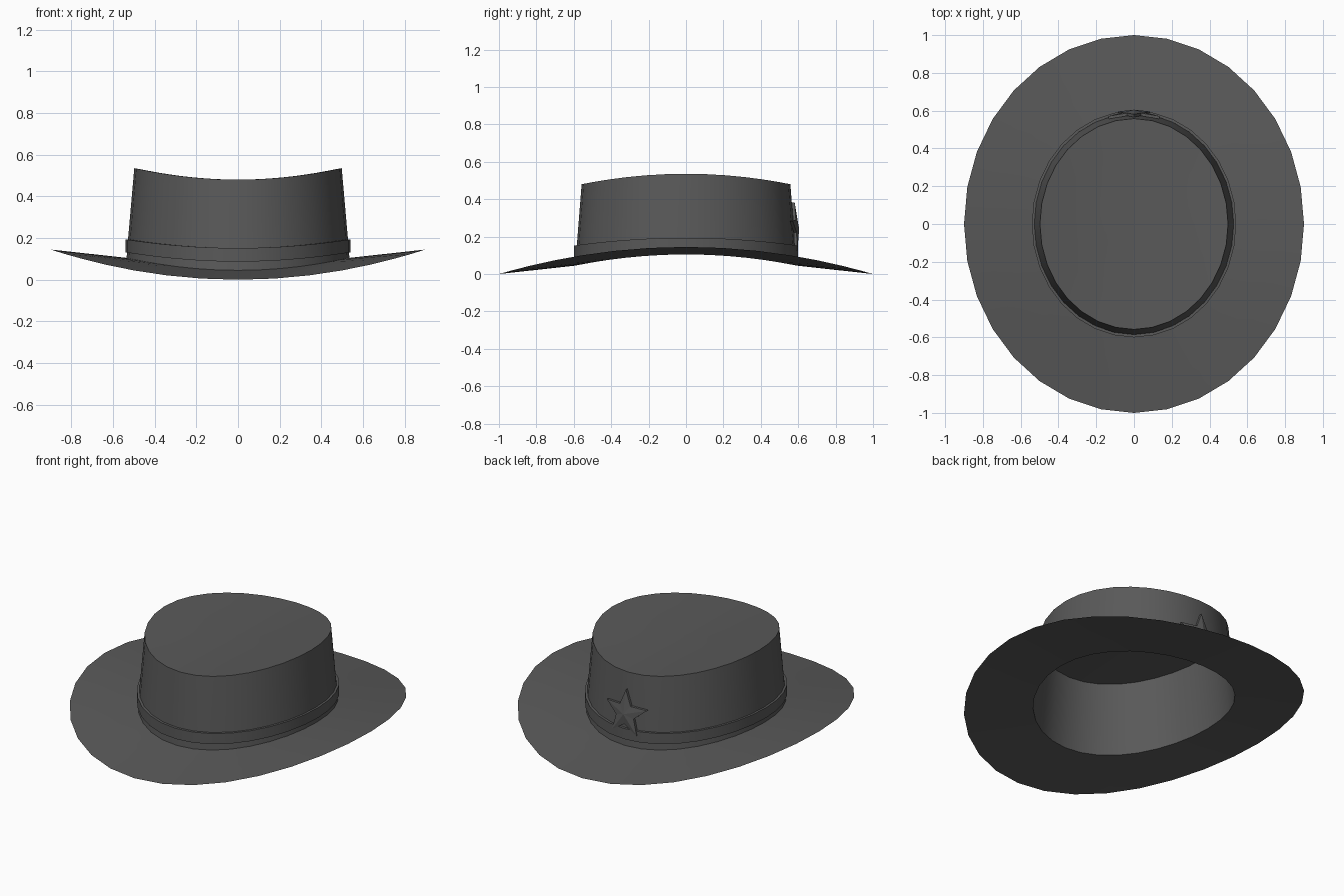
import bpy, bmesh, math

if "Cube" in bpy.data.objects:
    bpy.data.objects.remove(bpy.data.objects["Cube"])

SIDES = 32

# Dark felt colour shared by all parts
felt = bpy.data.materials.new("dark_felt")
felt.diffuse_color = (0.1, 0.1, 0.1, 1)
felt.use_nodes = True
felt.node_tree.nodes["Principled BSDF"].inputs["Base Color"].default_value = felt.diffuse_color


def finish(bm, name, smooth=True):
    mesh = bpy.data.meshes.new(name)
    bm.to_mesh(mesh)
    bm.free()
    mesh.materials.append(felt)
    obj = bpy.data.objects.new(name, mesh)
    bpy.context.collection.objects.link(obj)
    if smooth:
        bpy.ops.object.select_all(action='DESELECT')
        bpy.context.view_layer.objects.active = obj
        obj.select_set(True)
        bpy.ops.object.shade_smooth_by_angle(angle=math.radians(35))
    return obj


def loft(name, rings, cap_z=None):
    """Skin oval rings (rx, ry, z at front/back, extra lift at the sides)."""
    bm = bmesh.new()
    loops = []
    for rx, ry, z, lift in rings:
        loop = []
        for i in range(SIDES):
            a = 2 * math.pi * i / SIDES
            loop.append(bm.verts.new((rx * math.sin(a), -ry * math.cos(a),
                                      z + lift * math.sin(a) ** 2)))
        loops.append(loop)
    for lo, hi in zip(loops, loops[1:]):
        for i in range(SIDES):
            j = (i + 1) % SIDES
            bm.faces.new((lo[i], lo[j], hi[j], hi[i]))
    if cap_z is not None:
        tip = bm.verts.new((0, 0, cap_z))
        for i in range(SIDES):
            bm.faces.new((loops[-1][i], loops[-1][(i + 1) % SIDES], tip))
    return finish(bm, name)


# Brim: thin sheet, curled up at the sides
BX, BY = 0.535, 0.592
brim = []
for t in (0, 0.33, 0.67, 1):
    brim.append((0.9 + (BX - 0.9) * t, 1.0 + (BY - 1.0) * t,
                 0.045 * t, 0.145 + (0.060 - 0.145) * t))
loft("brim", brim)

# Crown: tapered wall and saddle-shaped top, open underneath
crown = [(BX, BY, 0.045, 0.060), (0.531, 0.588, 0.10, 0.060),
         (0.498, 0.558, 0.48, 0.056)]
for s in (0.75, 0.5, 0.25):
    crown.append((0.498 * s, 0.558 * s, 0.48, 0.056 * s * s))
loft("crown", crown, cap_z=0.48)

# Hat band: slim raised strip whose edges turn in to meet the crown
loft("hat_band", [(0.533, 0.590, 0.087, 0.045), (0.541, 0.600, 0.087, 0.045),
                  (0.541, 0.600, 0.152, 0.042), (0.528, 0.585, 0.152, 0.042)])

# Star badge on the back, faceted and wrapped onto the crown
bm = bmesh.new()
CZ, R, r = 0.24, 0.142, 0.062
front, back = [], []
for i in range(10):
    a = math.pi * i / 5
    rad = r if i % 2 else R
    x, z = rad * math.sin(a), rad * math.cos(a)
    y = 0.578 - 0.085 * z - 1.0 * x * x      # crown surface here
    front.append(bm.verts.new((x, y + 0.015, CZ + z)))
    back.append(bm.verts.new((x, y, CZ + z)))
peak = bm.verts.new((0, 0.605, CZ))
for i in range(10):
    j = (i + 1) % 10
    bm.faces.new((front[j], front[i], peak))
    bm.faces.new((front[i], front[j], back[j], back[i]))
bmesh.ops.recalc_face_normals(bm, faces=bm.faces)
finish(bm, "star_badge", smooth=False)
